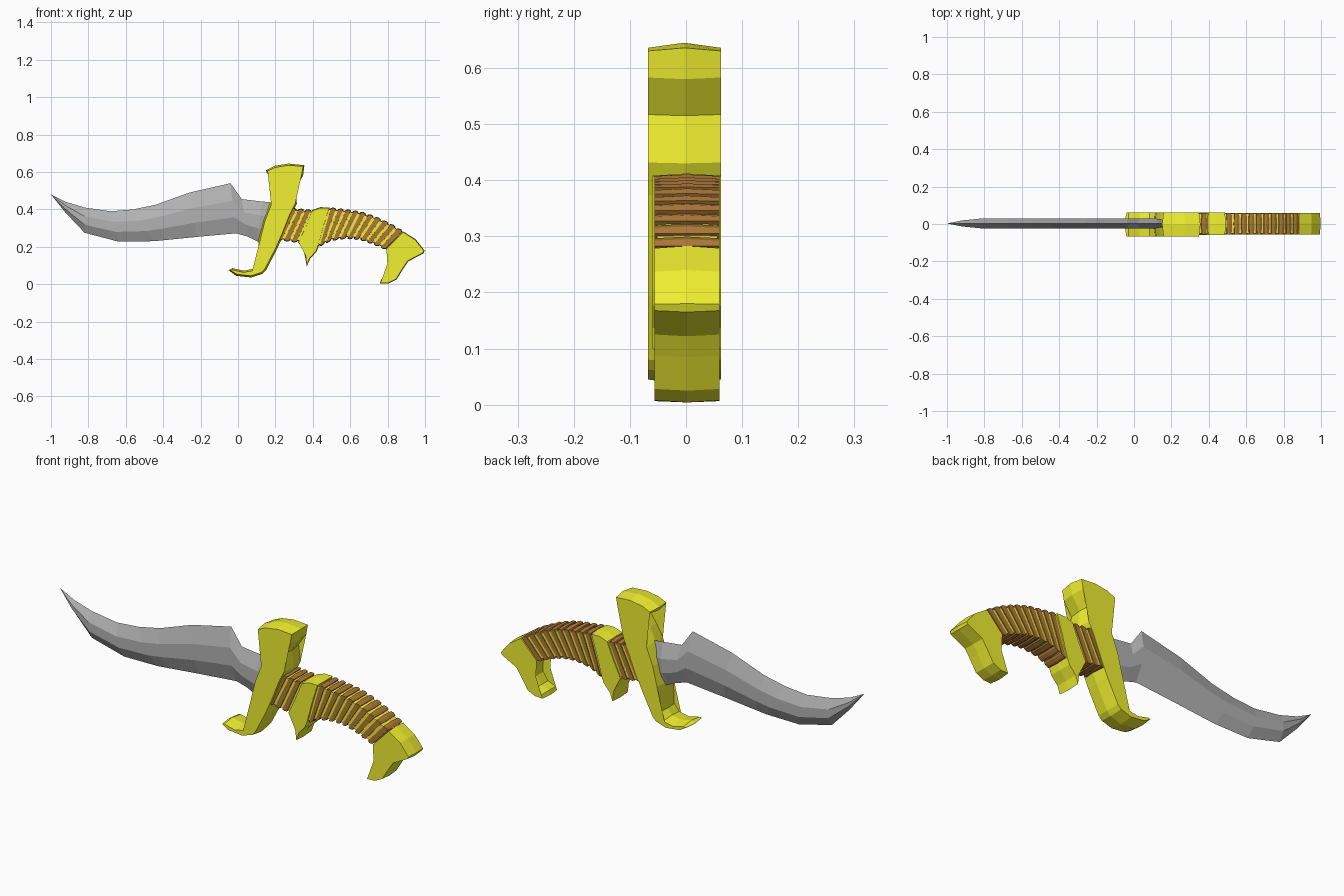
import bpy, bmesh
from mathutils import Vector

if "Cube" in bpy.data.objects:
    bpy.data.objects.remove(bpy.data.objects["Cube"])


def material(name, rgb):
    m = bpy.data.materials.new(name)
    m.diffuse_color = (*rgb, 1)
    m.use_nodes = True
    m.node_tree.nodes["Principled BSDF"].inputs["Base Color"].default_value = m.diffuse_color
    return m


GOLD = material("gold", (0.88, 0.87, 0.03))
LEATHER = material("leather", (0.42, 0.19, 0.04))
STEEL = material("steel", (0.45, 0.45, 0.45))


def finish(name, bm, mat):
    bmesh.ops.recalc_face_normals(bm, faces=bm.faces)
    me = bpy.data.meshes.new(name)
    bm.to_mesh(me)
    bm.free()
    me.materials.append(mat)
    ob = bpy.data.objects.new(name, me)
    bpy.context.collection.objects.link(ob)
    return ob


def inset(pts, d):
    """Move a clockwise (x, z) outline inward by d."""
    out, n = [], len(pts)
    for i in range(n):
        a, b, c = (Vector(pts[(i + k) % n]) for k in (-1, 0, 1))
        e1, e2 = (b - a).normalized(), (c - b).normalized()
        nrm = Vector((e1.y + e2.y, -e1.x - e2.x))
        out.append(b + nrm.normalized() * d if nrm.length > 1e-4 else b)
    return out


def slab(name, outline, y0, y1, bevel, mat):
    """Extruded outline with a raised ridge running round the middle."""
    bm = bmesh.new()
    small = inset(outline, bevel)
    loops = [[bm.verts.new((p[0], y, p[1])) for p in pts]
             for pts, y in ((small, y0), (outline, (y0 + y1) / 2), (small, y1))]
    n = len(outline)
    for a, b in zip(loops, loops[1:]):
        for i in range(n):
            j = (i + 1) % n
            bm.faces.new((a[i], a[j], b[j], b[i]))
    caps = [bm.faces.new(loops[0]), bm.faces.new(loops[2])]
    bmesh.ops.triangulate(bm, faces=caps)
    return finish(name, bm, mat)


# Blade: hexagonal sections (top x, z, bottom x, z, half thickness)
sections = [
    (-.92, .440, -.92, .380, .016), (-.82, .410, -.82, .275, .026),
    (-.68, .390, -.64, .228, .026), (-.56, .400, -.45, .230, .026),
    (-.44, .425, -.40, .235, .026), (-.26, .490, -.22, .253, .026),
    (-.04, .540, -.01, .272, .026), (.02, .455, .05, .255, .026),
    (.13, .442, .10, .230, .026), (.20, .435, .16, .215, .012),
]
bm = bmesh.new()
rings = []
for tx, tz, bx, bz, h in sections:
    t, b = Vector((tx, 0.003, tz)), Vector((bx, 0.003, bz))
    ring = []
    for f, s in ((0, 0), (.32, -1), (.65, -1), (1, 0), (.65, 1), (.32, 1)):
        ring.append(bm.verts.new(b.lerp(t, f) + Vector((0, s * h, 0))))
    rings.append(ring)
tip = bm.verts.new((-1, 0.003, .48))
for i in range(6):
    j = (i + 1) % 6
    bm.faces.new((tip, rings[0][i], rings[0][j]))
    for a, b in zip(rings, rings[1:]):
        bm.faces.new((a[i], a[j], b[j], b[i]))
bm.faces.new(rings[-1])
finish("blade", bm, STEEL)

# Crossguard with hooked ends
guard = [(.15, .610), (.20, .634), (.27, .645), (.355, .636), (.348, .58),
         (.305, .515), (.315, .43), (.285, .37), (.245, .27), (.21, .19),
         (.15, .075), (.13, .055), (.07, .036), (-.01, .045), (-.05, .075),
         (-.03, .086), (.03, .072), (.08, .082), (.105, .11), (.11, .24),
         (.135, .34), (.17, .43), (.205, .49), (.262, .565), (.235, .595),
         (.155, .592)]
slab("crossguard", guard, -.068, .062, .009, GOLD)

# Grip stations: top and bottom points, from guard to pommel
grip = [((.28, .405), (.20, .240)), ((.395, .395), (.32, .225)),
        ((.49, .408), (.43, .200)), ((.57, .398), (.50, .235)),
        ((.65, .387), (.58, .246)), ((.73, .362), (.65, .240)),
        ((.81, .325), (.72, .217)), ((.885, .280), (.795, .185))]


def station(t):
    i = min(int(t), len(grip) - 2)
    return [Vector(grip[i][k]).lerp(Vector(grip[i + 1][k]), t - i) for k in (0, 1)]


# Gold core showing between the wraps
core = [g[0] for g in grip] + [g[1] for g in reversed(grip)]
slab("grip_core", inset(core, .006), -.052, .056, .003, GOLD)


# Leather wraps, slightly proud of the core
def wraps(t0, t1, count, fill):
    step = (t1 - t0) / count
    for k in range(count):
        a = t0 + k * step + step * (1 - fill) / 2
        (p, q), (m, l), (r, s) = station(a), station(a + step * fill / 2), station(a + step * fill)
        up = (m - l).normalized() * .005
        slab("leather_wrap", [p, m + up, r, s, l - up, q], -.056, .060, .003, LEATHER)


wraps(0, 1, 3, .76)
wraps(2, 7, 10, .74)

# Finger collar with a downward spike
collar = [(.395, .396), (.44, .412), (.49, .410), (.46, .31), (.432, .205),
          (.42, .175), (.385, .135), (.368, .095), (.358, .150), (.345, .195),
          (.32, .225), (.36, .31)]
slab("finger_collar", collar, -.060, .062, .004, GOLD)

# Hooked pommel
pommel = [(.882, .283), (.95, .240), (.998, .180), (.992, .165), (.91, .122),
          (.885, .085), (.848, .025), (.805, .004), (.758, .004), (.765, .026),
          (.81, .042), (.835, .080), (.835, .125), (.818, .168), (.79, .188)]
slab("pommel", pommel, -.056, .060, .004, GOLD)
